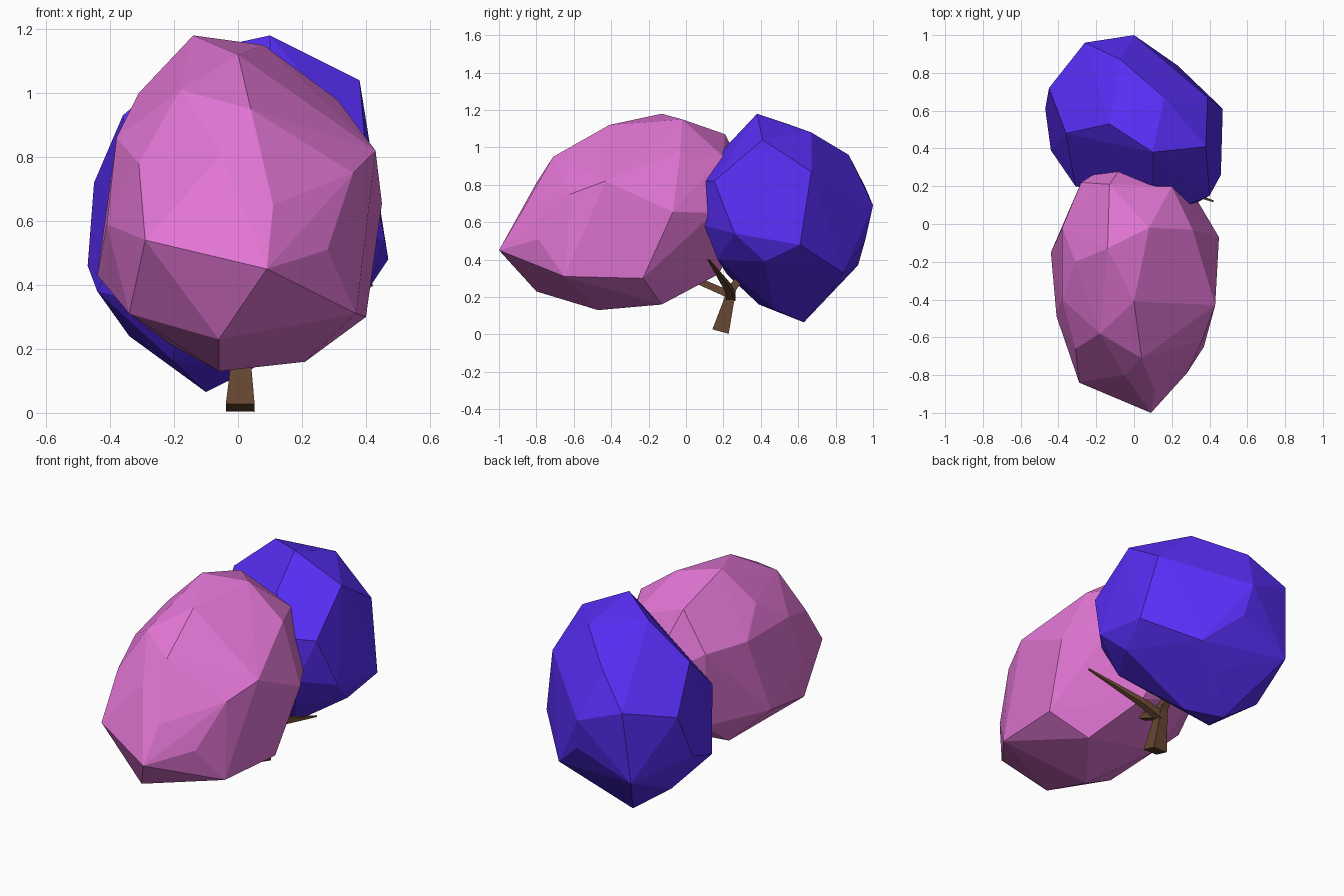
import bpy, bmesh
from mathutils import Vector


def material(name, color):
    m = bpy.data.materials.new(name)
    m.diffuse_color = (*color, 1)
    return m


def finish(bm, name, mat):
    bmesh.ops.recalc_face_normals(bm, faces=bm.faces)
    mesh = bpy.data.meshes.new(name)
    bm.to_mesh(mesh)
    bm.free()
    mesh.materials.append(mat)
    bpy.context.collection.objects.link(bpy.data.objects.new(name, mesh))


def faceted_crown(name, points, mat):
    """Flat-faced convex foliage mass around a few corner points."""
    bm = bmesh.new()
    for p in points:
        bm.verts.new(p)
    res = bmesh.ops.convex_hull(bm, input=bm.verts)
    junk = [v for v in res["geom_interior"] if isinstance(v, bmesh.types.BMVert)]
    bmesh.ops.delete(bm, geom=junk, context='VERTS')
    finish(bm, name, mat)


def limb(name, path, mat, sides=4):
    """Tapered square limb along (x, y, z, half width) stations."""
    bm = bmesh.new()
    rings = []
    pts = [Vector(p[:3]) for p in path]
    for i, p in enumerate(path):
        d = (pts[min(i + 1, len(pts) - 1)] - pts[max(i - 1, 0)]).normalized()
        u = (Vector((1, 0, 0)) - d * d.x).normalized()
        if abs(d.x) > 0.7:
            u = (Vector((0, 1, 0)) - d * d.y).normalized()
        v = d.cross(u)
        rings.append([bm.verts.new(pts[i] + p[3] * (a * u + b * v))
                      for a, b in ((-1, -1), (1, -1), (1, 1), (-1, 1))])
    for r, s in zip(rings, rings[1:]):
        for k in range(sides):
            n = (k + 1) % sides
            bm.faces.new((r[k], r[n], s[n], s[k]))
    bm.faces.new(rings[0][::-1])
    bm.faces.new(rings[-1])
    finish(bm, name, mat)


pink = material("pink_leaves", (0.76, 0.18, 0.66))
blue = material("blue_leaves", (0.095, 0.026, 0.90))
bark = material("bark", (0.13, 0.06, 0.03))

# Pink front crown
faceted_crown("front_crown", [
    (0.09, -1.0, 0.45), (-0.29, -0.84, 0.54), (0.28, -0.79, 0.51),
    (-0.06, -0.80, 0.23), (-0.06, -0.47, 0.13), (0.21, -0.13, 0.16),
    (0.37, -0.65, 0.31), (0.40, -0.23, 0.30), (0.36, -0.62, 0.75),
    (0.43, -0.43, 0.82), (0.45, -0.07, 0.655), (0.11, -0.88, 0.65),
    (-0.05, -0.80, 0.81), (0.04, -0.71, 0.95), (-0.18, -0.58, 1.01),
    (0.0, -0.41, 1.12), (-0.14, -0.13, 1.18), (0.08, -0.02, 1.15),
    (0.31, -0.03, 0.98), (-0.31, -0.66, 0.78), (-0.38, -0.40, 0.86),
    (-0.41, -0.49, 0.59), (-0.34, -0.60, 0.31), (-0.44, -0.15, 0.43),
    (-0.31, -0.20, 1.0), (-0.38, -0.02, 0.86), (-0.13, 0.21, 1.07),
    (-0.28, 0.22, 0.85), (0.20, 0.20, 0.95), (0.0, 0.40, 0.68),
    (0.32, 0.15, 0.65), (-0.26, 0.20, 0.42), (0.08, 0.17, 0.32),
    (-0.22, -0.08, 0.22)], pink)

# Blue rear crown
faceted_crown("rear_crown", [
    (0.10, 0.38, 1.18), (0.38, 0.41, 1.04), (0.39, 0.67, 0.87),
    (0.47, 0.61, 0.48), (0.46, 0.26, 0.54), (0.40, 0.15, 0.82),
    (0.31, 0.10, 0.58), (0.28, 0.10, 0.82), (0.10, 0.21, 1.0),
    (-0.13, 0.53, 1.13), (0.16, 0.67, 1.08), (-0.07, 0.87, 0.96),
    (-0.26, 0.96, 0.785), (0.0, 1.0, 0.69), (0.03, 0.96, 0.51),
    (-0.29, 0.92, 0.37), (0.23, 0.84, 0.33), (-0.45, 0.72, 0.72),
    (-0.47, 0.61, 0.46), (-0.44, 0.39, 0.38), (-0.36, 0.48, 0.93),
    (-0.34, 0.62, 0.24), (-0.10, 0.63, 0.065), (-0.20, 0.39, 0.16),
    (0.04, 0.47, 0.135), (0.08, 0.77, 0.23), (0.41, 0.42, 0.39),
    (-0.31, 0.20, 0.68), (-0.20, 0.22, 0.32), (0.05, 0.12, 0.65),
    (0.25, 0.17, 0.40)], blue)

# Trunk and branches
limb("trunk", [(0.007, 0.185, 0.016, 0.045), (0.01, 0.235, 0.2, 0.026),
               (0.01, 0.25, 0.27, 0.022)], bark)
limb("side_branch", [(0.01, 0.24, 0.20, 0.024), (0.12, 0.225, 0.25, 0.018),
                     (0.42, 0.12, 0.40, 0.004)], bark)
limb("front_branch", [(0.01, 0.24, 0.21, 0.02), (0.0, 0.08, 0.28, 0.018),
                      (-0.02, -0.1, 0.4, 0.01)], bark)
limb("rear_branch", [(0.01, 0.25, 0.25, 0.022), (0.0, 0.40, 0.45, 0.012)], bark)
